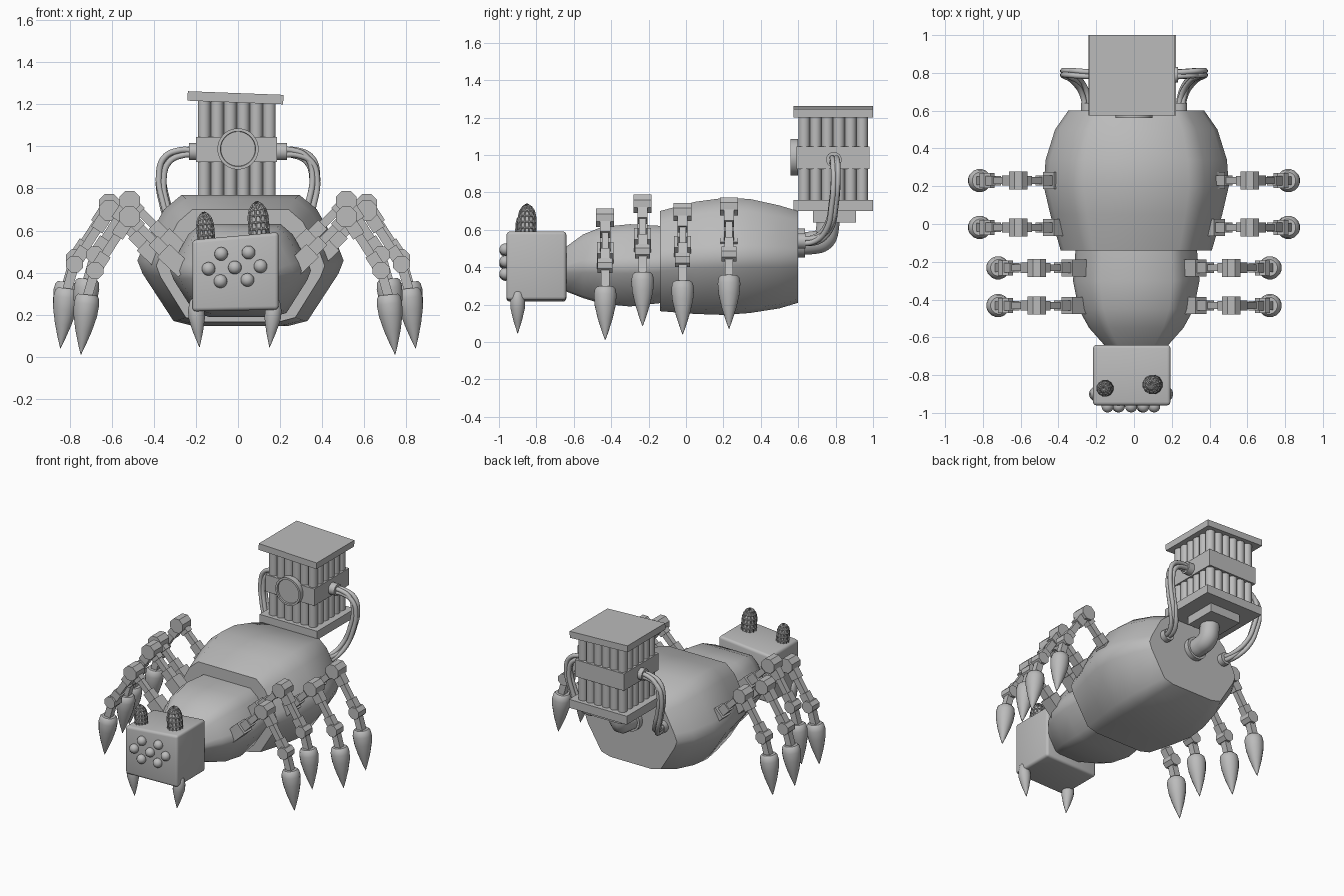
import bpy, bmesh, math
from mathutils import Vector, Matrix

cube = bpy.data.objects.get("Cube")
if cube:
    bpy.data.objects.remove(cube, do_unlink=True)

GREY = (0.5, 0.5, 0.5, 1)
metal = bpy.data.materials.new("plain grey")
metal.use_nodes = True
metal.diffuse_color = GREY
metal.node_tree.nodes["Principled BSDF"].inputs["Base Color"].default_value = GREY


def finish(name, bm, angle=35):
    """Turn a bmesh into a shaded object."""
    bmesh.ops.recalc_face_normals(bm, faces=bm.faces[:])
    mesh = bpy.data.meshes.new(name)
    bm.to_mesh(mesh)
    bm.free()
    mesh.materials.append(metal)
    ob = bpy.data.objects.new(name, mesh)
    bpy.context.collection.objects.link(ob)
    bpy.ops.object.select_all(action="DESELECT")
    ob.select_set(True)
    bpy.context.view_layer.objects.active = ob
    bpy.ops.object.shade_smooth_by_angle(angle=math.radians(angle))
    return ob


def skin(bm, rings):
    """Bridge equal rings of points and cap both ends."""
    loops = [[bm.verts.new(p) for p in ring] for ring in rings]
    n = len(loops[0])
    for a, b in zip(loops, loops[1:]):
        for i in range(n):
            j = (i + 1) % n
            bm.faces.new((a[i], a[j], b[j], b[i]))
    bm.faces.new(loops[0])
    bm.faces.new(loops[-1])


def frame(p0, p1):
    d = (Vector(p1) - Vector(p0)).normalized()
    side = Vector((0, 1, 0)) if abs(d.y) < 0.9 else Vector((1, 0, 0))
    u = side.cross(d).normalized()
    return u, d.cross(u)


def lathe(bm, p0, p1, profile, n=16):
    """Round solid from p0 to p1; profile holds (fraction, radius)."""
    u, v = frame(p0, p1)
    p0, p1 = Vector(p0), Vector(p1)
    turn = [math.tau * (i + 0.5) / n for i in range(n)]
    skin(bm, [[p0.lerp(p1, t) + r * (u * math.cos(a) + v * math.sin(a)) for a in turn]
              for t, r in profile])


def rod(bm, p0, p1, r, n=16):
    lathe(bm, p0, p1, [(0, r), (1, r)], n)


def bar(bm, p0, p1, w, d):
    """Rectangular bar from p0 to p1."""
    u, v = frame(p0, p1)
    skin(bm, [[Vector(p) + u * (w / 2 * a) + v * (d / 2 * b)
               for a, b in ((-1, -1), (1, -1), (1, 1), (-1, 1))] for p in (p0, p1)])


def box(bm, centre, size):
    m = Matrix.Translation(centre) @ Matrix.Diagonal((*size, 1))
    return bmesh.ops.create_cube(bm, size=1, matrix=m)["verts"]


def tubes(name, paths, r):
    cu = bpy.data.curves.new(name, "CURVE")
    cu.dimensions = "3D"
    cu.bevel_depth, cu.bevel_resolution, cu.resolution_u = r, 3, 8
    cu.use_fill_caps = True
    for path in paths:
        sp = cu.splines.new("BEZIER")
        sp.bezier_points.add(len(path) - 1)
        for bp, p in zip(sp.bezier_points, path):
            bp.co = p
            bp.handle_left_type = bp.handle_right_type = "AUTO"
    cu.materials.append(metal)
    bpy.context.collection.objects.link(bpy.data.objects.new(name, cu))


# Body shells: one faceted section lofted along y
HALF = [(0.45, 0), (0.65, 0.04), (0.95, 0.4), (1, 0.5), (0.95, 0.6), (0.74, 0.89), (0.57, 1)]
SECTION = HALF + [(-u, v) for u, v in reversed(HALF)]


def shell(name, stations):
    bm = bmesh.new()
    skin(bm, [[(0.012 + u * w, y, lo + v * (hi - lo)) for u, v in SECTION]
              for y, w, lo, hi in stations])
    finish(name, bm, 48)


shell("abdomen", [(-0.14, 0.40, 0.165, 0.70), (0.05, 0.455, 0.15, 0.75), (0.2, 0.49, 0.145, 0.77),
                  (0.34, 0.48, 0.155, 0.765), (0.5, 0.43, 0.18, 0.73), (0.6, 0.36, 0.21, 0.70)])
shell("thorax", [(-0.64, 0.17, 0.27, 0.51), (-0.55, 0.25, 0.235, 0.575), (-0.45, 0.305, 0.205, 0.615),
                 (-0.3, 0.335, 0.19, 0.63), (-0.12, 0.32, 0.21, 0.62)])

# Head: softened box whose top slopes sideways
bm = bmesh.new()
for v in box(bm, (-0.012, -0.8, 0.39), (0.41, 0.32, 0.34)):
    if v.co.z > 0.4:
        v.co.z = 0.575 + 0.09 * v.co.x
    else:
        v.co.z = 0.22 + 0.02 * v.co.x
bmesh.ops.bevel(bm, geom=bm.edges[:], offset=0.018, segments=3, profile=0.5, affect="EDGES")
finish("head", bm, 50)

# Seven eyes in three rows
bm = bmesh.new()
for z, xs in ((0.493, (-0.08, 0.05)), (0.425, (-0.14, -0.015, 0.107)), (0.363, (-0.083, 0.045))):
    for x in xs:
        bmesh.ops.create_uvsphere(bm, u_segments=16, v_segments=10, radius=0.032,
                                  matrix=Matrix.Translation((x, -0.966, z + 0.05 * x)))
finish("eyes", bm, 60)

# Fangs
FANG = [(0, 0.008), (0.08, 0.027), (0.25, 0.039), (0.42, 0.04), (0.7, 0.024), (1, 0.001)]
for side, x, tip in (("right", -0.205, -0.183), ("left", 0.175, 0.15)):
    bm = bmesh.new()
    lathe(bm, (x, -0.9, 0.285), (tip, -0.9, 0.045), FANG)
    finish("fang_" + side, bm, 50)

# Caged beacons on the head
DOME = [(0, 1), (0.2, 1), (0.4, 1), (0.6, 0.97), (0.78, 0.82), (0.92, 0.5), (1, 0.1)]
for side, x, y, z0, z1, r in (("right", -0.15, -0.87, 0.55, 0.685, 0.04),
                              ("left", 0.102, -0.85, 0.575, 0.735, 0.048)):
    ends = (x, y, z0), (x - 0.012, y, z1)
    bm = bmesh.new()
    lathe(bm, *ends, [(t * 0.97, k * r * 0.93) for t, k in DOME])
    finish("beacon_" + side, bm, 60)
    bm = bmesh.new()
    lathe(bm, *ends, [(t, k * r) for t, k in DOME], 12)
    cage = finish("beacon_cage_" + side, bm)
    wire = cage.modifiers.new("bars", "WIREFRAME")
    wire.thickness = 0.009

# Legs: one shared shape, shifted sideways and in height
FOOT = [(0, 0.045), (0.04, 0.056), (0.15, 0.062), (0.35, 0.057), (0.6, 0.04), (0.85, 0.017), (1, 0.001)]


def linkage(bm, p0, p1, w, d):
    """Thin bar with a thicker clevis at each end."""
    a, b = Vector(p0), Vector(p1)
    bar(bm, a, b, w, d)
    bar(bm, a, a.lerp(b, 0.36), w * 1.5, d * 1.5)
    bar(bm, a.lerp(b, 0.7), b, w * 1.4, d * 1.4)


def leg(name, s, y, out, dz):
    def at(x, z, dy=0):
        return Vector((s * (x + out), y + dy, z + dz))
    bm = bmesh.new()
    bar(bm, at(0.255, 0.40), at(0.355, 0.495), 0.085, 0.09)
    linkage(bm, at(0.34, 0.48), at(0.515, 0.655), 0.04, 0.036)
    rod(bm, at(0.515, 0.655, -0.048), at(0.515, 0.655, 0.048), 0.053, 8)
    linkage(bm, at(0.515, 0.655), at(0.68, 0.40), 0.042, 0.036)
    rod(bm, at(0.68, 0.40, -0.04), at(0.68, 0.40, 0.04), 0.043, 8)
    bar(bm, at(0.68, 0.40), at(0.72, 0.26), 0.045, 0.045)
    lathe(bm, at(0.715, 0.285), at(0.747, 0), FOOT)
    finish(name, bm, 40)


for i, (y, out, dz) in enumerate(((-0.432, 0, 0.01), (-0.232, 0, 0.085),
                                  (-0.018, 0.097, 0.04), (0.23, 0.097, 0.07))):
    for side, s in (("left", 1), ("right", -1)):
        leg("leg_%d_%s" % (i + 1, side), s, y, out, dz)

# Exhaust tower: pipe stack, slabs and middle block
CX, CY, PITCH = -0.006, 0.787, 0.062
bm = bmesh.new()
for i in range(6):
    for j in range(6):
        if {i, j} & {0, 5}:
            x, y = CX + (i - 2.5) * PITCH, CY + (j - 2.5) * PITCH
            rod(bm, (x, y, 0.74), (x, y, 1.225), 0.031, 14)
box(bm, (CX, CY, 0.98), (0.31, 0.31, 0.46))
finish("tower_pipes", bm)

bm = bmesh.new()
box(bm, (CX, CY, 0.985), (0.385, 0.39, 0.12))
finish("tower_middle_block", bm)

bm = bmesh.new()
box(bm, (CX, CY, 0.73), (0.455, 0.425, 0.06))
box(bm, (CX, 0.795, 0.67), (0.24, 0.23, 0.06))
finish("tower_base", bm)

bm = bmesh.new()
top = box(bm, (0, 0, 0), (0.455, 0.425, 0.045))
bmesh.ops.transform(bm, verts=top, matrix=Matrix.Translation((-0.012, CY, 1.231))
                    @ Matrix.Rotation(math.radians(2.2), 4, "Y"))
finish("tower_lid", bm)

# Round gauge with a raised rim
bm = bmesh.new()
lathe(bm, (0, 0.6, 0.988), (0, 0.56, 0.988), [(0, 0.098), (1, 0.098), (1, 0.084), (0.75, 0.082)], 32)
finish("tower_gauge", bm)

# Elbow duct joining the tower to the abdomen
tubes("elbow_duct", [[(0, 0.58, 0.53), (0, 0.67, 0.53), (0, 0.735, 0.55),
                      (0, 0.757, 0.61), (0, 0.757, 0.68)]], 0.064)
bm = bmesh.new()
rod(bm, (0, 0.59, 0.53), (0, 0.635, 0.53), 0.078, 24)
finish("elbow_flange", bm)

# Side hoses, each a bundle of four thin tubes, with end collars
TWIST = [Vector(t) * 0.011 for t in ((1, 1, 1), (1, -1, -1), (-1, 1, -1), (-1, -1, 1))]
for side, s in (("left", 1), ("right", -1)):
    route = [Vector((s * x, y, z)) for x, y, z in (
        (0.19, 0.79, 0.97), (0.27, 0.795, 0.97), (0.34, 0.80, 0.935), (0.365, 0.80, 0.85),
        (0.35, 0.79, 0.74), (0.31, 0.765, 0.62), (0.265, 0.70, 0.55), (0.24, 0.59, 0.54))]
    tubes("hose_" + side, [[p + t for p in route] for t in TWIST], 0.015)
    bm = bmesh.new()
    rod(bm, (s * 0.17, 0.79, 0.975), (s * 0.232, 0.79, 0.975), 0.042, 12)
    rod(bm, (s * 0.24, 0.59, 0.54), (s * 0.24, 0.64, 0.54), 0.042, 12)
    finish("hose_collars_" + side, bm)
